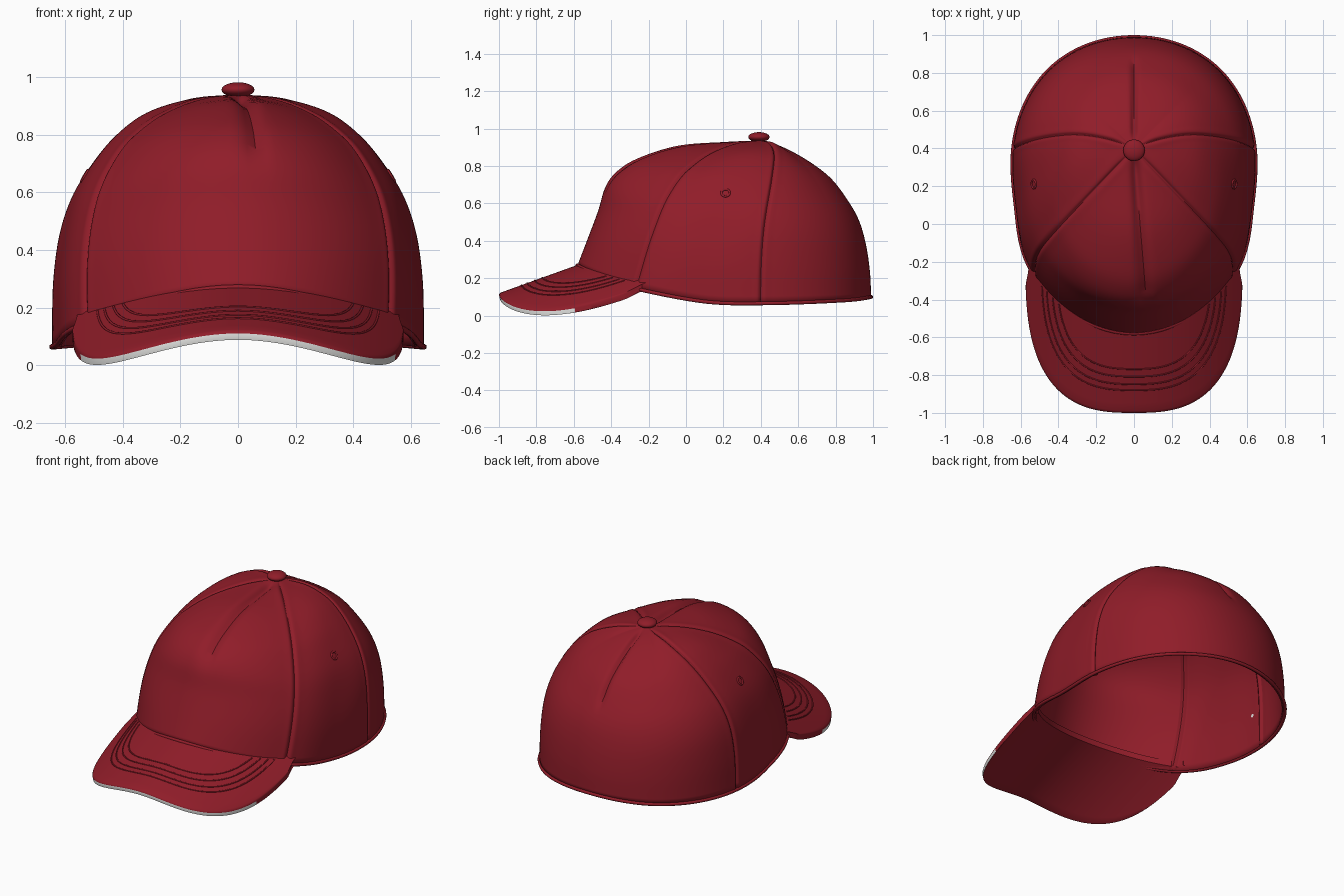
import bpy, bmesh, math
from mathutils import Vector

cube = bpy.data.objects.get("Cube")
if cube:
    bpy.data.objects.remove(cube)


def material(name, rgb):
    m = bpy.data.materials.new(name)
    m.use_nodes = True
    m.diffuse_color = (*rgb, 1)
    bsdf = next(n for n in m.node_tree.nodes if n.type == "BSDF_PRINCIPLED")
    bsdf.inputs["Base Color"].default_value = (*rgb, 1)
    bsdf.inputs["Roughness"].default_value = 0.8
    return m


RED = material("deep_red", (0.28, 0.012, 0.022))
WHITE = material("off_white", (0.75, 0.75, 0.73))


def finish(bm, name, mats=(RED,), angle=50):
    mesh = bpy.data.meshes.new(name)
    bm.to_mesh(mesh)
    bm.free()
    ob = bpy.data.objects.new(name, mesh)
    bpy.context.collection.objects.link(ob)
    for m in mats:
        mesh.materials.append(m)
    bpy.ops.object.select_all(action="DESELECT")
    ob.select_set(True)
    bpy.context.view_layer.objects.active = ob
    bpy.ops.object.shade_smooth_by_angle(angle=math.radians(angle))
    return ob


def cord(name, points, radius, closed=False):
    cu = bpy.data.curves.new(name, "CURVE")
    cu.dimensions = "3D"
    cu.bevel_depth = radius
    cu.bevel_resolution = 3
    sp = cu.splines.new("POLY")
    sp.points.add(len(points) - 1)
    for p, co in zip(sp.points, points):
        p.co = (*co, 1)
    sp.use_cyclic_u = closed
    cu.materials.append(RED)
    bpy.context.collection.objects.link(bpy.data.objects.new(name, cu))


def smooth(a, b, x):
    s = max(0, min(1, (x - a) / (b - a)))
    return s * s * (3 - 2 * s)


def spline(xs, ys, x):
    """Smooth curve through the points, with slopes from the neighbours."""
    n = len(xs)
    i = max(k for k in range(n - 1) if xs[k] <= x or k == 0)

    def slope(k):
        a, b = max(k - 1, 0), min(k + 1, n - 1)
        return (ys[b] - ys[a]) / (xs[b] - xs[a])
    h = xs[i + 1] - xs[i]
    s = (x - xs[i]) / h
    return ((1 + 2 * s) * (1 - s) ** 2 * ys[i] + s * (1 - s) ** 2 * h * slope(i)
            + s * s * (3 - 2 * s) * ys[i + 1] + s * s * (s - 1) * h * slope(i + 1))


# Crown profiles: distance from the top button and height, at six directions
APEX_Y, APEX_Z = 0.4, 0.94
FRONT_SEAM = -52
PROFILES = {
    -90: [(.2, .93), (.44, .91), (.65, .845), (.765, .775), (.83, .69), (.87, .56), (.93, .4), (.98, .27)],
    FRONT_SEAM: [(.2, .92), (.38, .87), (.52, .8), (.61, .73), (.7, .62), (.76, .5), (.81, .35), (.855, .145)],
    -26: [(.18, .92), (.325, .875), (.435, .8), (.52, .71), (.6, .59), (.65, .45), (.685, .28), (.697, .075)],
    0: [(.17, .92), (.31, .865), (.41, .79), (.5, .69), (.57, .58), (.615, .45), (.636, .28), (.64, .065)],
    45: [(.14, .905), (.27, .845), (.38, .765), (.465, .665), (.538, .55), (.583, .42), (.605, .26), (.612, .08)],
    90: [(.12, .9), (.25, .83), (.37, .74), (.45, .64), (.52, .52), (.56, .39), (.583, .24), (.59, .1)],
}
LEVELS = len(PROFILES[0])
KEYS = sorted(PROFILES)
ANGLES = [-180 - KEYS[1]] + KEYS + [180 - KEYS[-2]]
COLUMNS = [PROFILES[k] for k in [KEYS[1]] + KEYS + [KEYS[-2]]]


def fold(deg):
    return math.degrees(math.asin(max(-1, min(1, math.sin(math.radians(deg))))))


def profile(deg):
    a = fold(deg)
    return [(0, APEX_Z)] + [tuple(spline(ANGLES, [c[i][j] for c in COLUMNS], a) for j in (0, 1))
                            for i in range(LEVELS)]


def twist(a, t):
    """Seams curve backwards as they climb from the rim."""
    front = 6 * (1 - t ** 5) * math.sin(math.radians(2 * max(-a, 0)))
    side = 25 * (1 - t) ** 2 * max(0, math.cos(math.radians(2 * a)))
    return front + side


def crown_point(deg, t, prof=None):
    prof = prof or profile(deg)
    idx = list(range(LEVELS + 1))
    r, z = (spline(idx, [p[j] for p in prof], t * LEVELS) for j in (0, 1))
    a = fold(deg)
    a = math.radians(a + twist(a, t))
    x = math.copysign(math.cos(a), math.cos(math.radians(deg)))
    return Vector((r * x, APEX_Y + r * math.sin(a), z))


def crown_normal(deg, t):
    c = crown_point(deg, t)
    return (crown_point(deg + 1, t) - c).cross(crown_point(deg, t + .02) - c).normalized()


def disc_points(c, normal, radius):
    u = normal.orthogonal().normalized()
    w = normal.cross(u)
    turns = (math.tau * k / 24 for k in range(24))
    return [c + (u * math.cos(a) + w * math.sin(a)) * radius for a in turns]


def crease(deg, p):
    """Depth of the stitched seams and of the two soft folds."""
    r = math.hypot(p.x, p.y - APEX_Y)
    d = 0
    for seam in (FRONT_SEAM, 0):
        dist = math.radians(abs(fold(deg) - seam)) * r
        d += -.01 * math.exp(-(dist / .008) ** 2) + .002 * math.exp(-((dist - .025) / .012) ** 2)
    if p.y < APEX_Y:
        d -= .03 * math.exp(-((p.x - .075 * r) / .026) ** 2) * (1 - smooth(.74, .86, r))
    else:
        d -= .02 * math.exp(-(p.x / .015) ** 2) * (1 - smooth(.43, .5, r))
    return d * smooth(.03, .1, r)


# Crown: a surface swept round the button, with extra columns at the seams
half = set(range(-90, 91, 2))
for seam in (FRONT_SEAM, 0):
    half |= {seam + k * .5 for k in range(-5, 6)}
half = sorted(half)
degs = half + [180 - a for a in reversed(half[1:-1])]
ROWS = 44
bm = bmesh.new()
top = bm.verts.new((0, APEX_Y, APEX_Z))
grid = []
for deg in degs:
    prof = profile(deg)
    grid.append([bm.verts.new(crown_point(deg, (k + 1) / ROWS, prof)) for k in range(ROWS)])
for i, col in enumerate(grid):
    nxt = grid[(i + 1) % len(grid)]
    bm.faces.new((top, col[0], nxt[0]))
    for k in range(ROWS - 1):
        bm.faces.new((col[k], col[k + 1], nxt[k + 1], nxt[k]))
bm.normal_update()
moves = [(v, v.normal * crease(deg, v.co)) for deg, col in zip(degs, grid) for v in col]
for v, move in moves:
    v.co += move
crown = finish(bm, "crown")
shell = crown.modifiers.new("cloth thickness", "SOLIDIFY")
shell.thickness = .018
shell.offset = -1

# Rolled hem round the opening
cord("crown_hem", [crown_point(d, 1) for d in range(0, 360, 3)], .01, True)

# Button on top
bm = bmesh.new()
bmesh.ops.create_uvsphere(bm, u_segments=32, v_segments=16, radius=1)
for v in bm.verts:
    v.co = Vector((v.co.x * .057, APEX_Y - .01 + v.co.y * .057, .955 + v.co.z * .026))
finish(bm, "top_button")

# Vent eyelets
for side, deg in (("left", -27), ("right", 207)):
    t = .56
    cord(side + "_eyelet", disc_points(crown_point(deg, t), crown_normal(deg, t), .022), .006, True)

# Small pale stud on the inside wall
inward = -crown_normal(188, .87)
if inward.x < 0:
    inward.negate()
bm = bmesh.new()
centre = crown_point(188, .87) + inward * .021
bm.faces.new([bm.verts.new(p) for p in disc_points(centre, inward, .011)])
finish(bm, "inner_stud", (WHITE,))

# Brim
HALF_W, LENGTH, BACK_Y, POWER = .575, .8, -.2, 2.8


def brim_z(x, y):
    return .12 + .36 * (y + 1) - .73 * x * x


def outline(s, k=1):
    """Point on the brim outline; s runs from -1 (right) to 1 (left)."""
    a = s * math.pi / 2
    x = math.copysign(abs(math.sin(a)) ** (2 / POWER), a) * HALF_W * k
    y = BACK_Y - max(0, math.cos(a)) ** (2 / POWER) * LENGTH * k
    return Vector((x * (1 - .06 * smooth(-.33, BACK_Y, y)), y, 0))


TOP_STEPS = 12
section = [(.975 * k / TOP_STEPS, 0) for k in range(TOP_STEPS + 1)]
section += [(.994, -.003), (1, -.009), (.99, -.033), (.97, -.036)]
section += [(.97 * (1 - k / TOP_STEPS), -.036) for k in range(1, TOP_STEPS + 1)]
STRIPE = TOP_STEPS + 2
N = 140
bm = bmesh.new()
loops = []
for i in range(N + 1):
    s = -1 + 2 * i / N
    rim = crown_point(-90 + 44 * s, 1)
    # The hidden inner edge is tucked inside the crown
    tuck = .985 - .065 * math.cos(s * math.pi / 2)
    inner = Vector((rim.x * tuck, APEX_Y + (rim.y - APEX_Y) * tuck, 0))
    outer = outline(s)
    loop = []
    for v, dz in section:
        p = inner.lerp(outer, v)
        loop.append(bm.verts.new((p.x, p.y, brim_z(p.x, p.y) + dz)))
    loops.append(loop)
for a, b in zip(loops, loops[1:]):
    for k in range(len(section)):
        j = (k + 1) % len(section)
        f = bm.faces.new((a[k], a[j], b[j], b[k]))
        # Contrast piping on the front edge
        if k == STRIPE and f.calc_center_median().y < -.6:
            f.material_index = 1
bm.faces.new(loops[0])
bm.faces.new(loops[-1])
bmesh.ops.recalc_face_normals(bm, faces=bm.faces)
finish(bm, "brim", (RED, WHITE))

# Stitch rows on the brim, kept outside the crown
for row, k in enumerate((.71, .76, .81, .85)):
    pts = []
    for i in range(161):
        p = outline(-1 + i / 80, k)
        rel = Vector((p.x, p.y - APEX_Y))
        rim = crown_point(math.degrees(math.atan2(rel.y, rel.x)), 1)
        if rel.length > math.hypot(rim.x, rim.y - APEX_Y):
            pts.append((p.x, p.y, brim_z(p.x, p.y)))
    cord("brim_stitch_" + str(row + 1), pts, .004)
